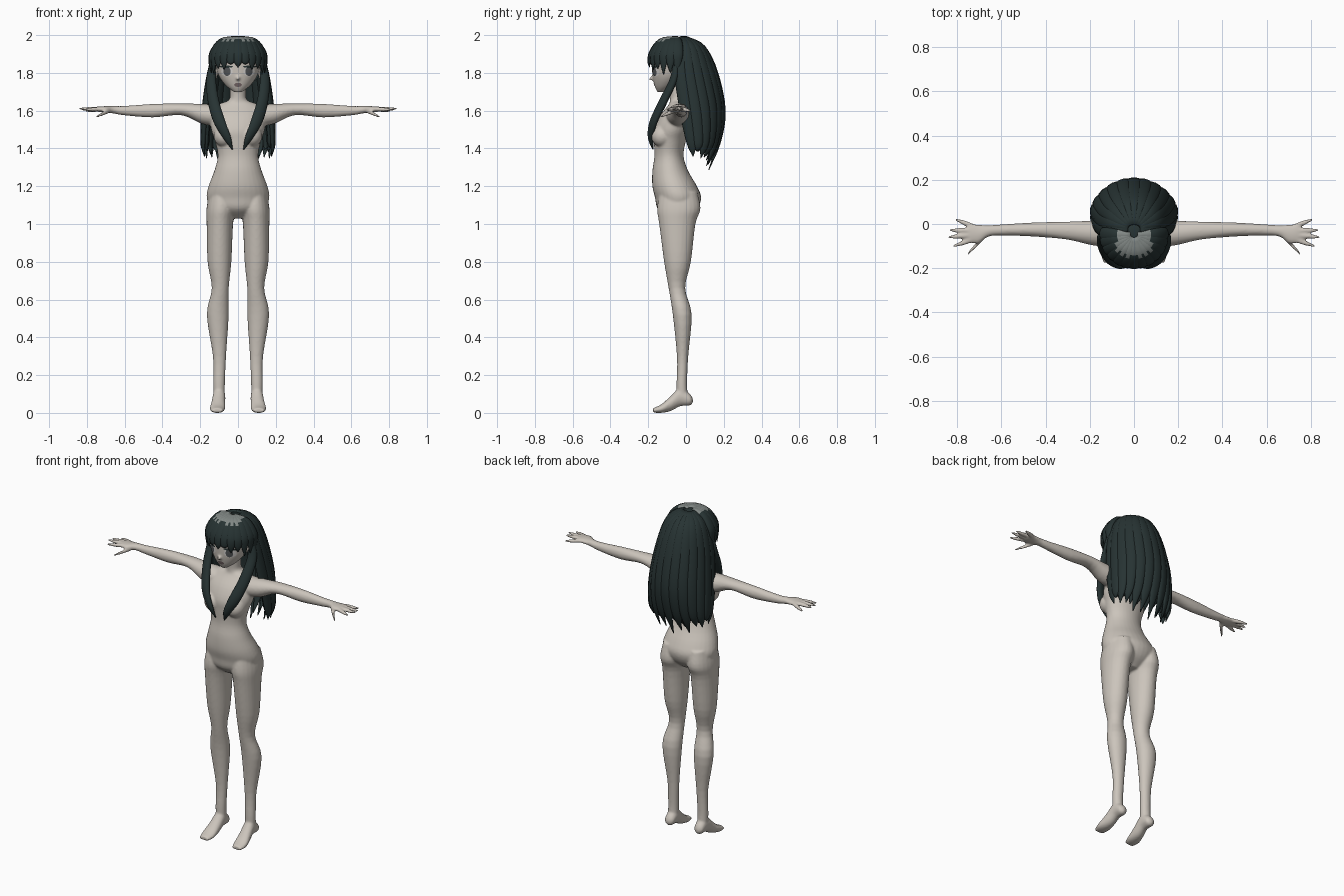
import bpy, bmesh, math
from mathutils import Vector, Matrix

if "Cube" in bpy.data.objects:
    bpy.data.objects.remove(bpy.data.objects["Cube"])


def material(name, rgb):
    m = bpy.data.materials.new(name)
    m.diffuse_color = (*rgb, 1)
    m.use_nodes = True
    m.node_tree.nodes["Principled BSDF"].inputs["Base Color"].default_value = m.diffuse_color
    return m


BODY = material("warm_grey_body", (0.60, 0.555, 0.50))
HAIR = material("dark_green_hair", (0.02, 0.033, 0.033))
SHINE = material("grey_hair_crown", (0.22, 0.245, 0.235))
WHITE = material("eye_white", (0.66, 0.64, 0.62))
IRIS = material("grey_iris", (0.09, 0.095, 0.10))
MOUTH = material("mouth_grey", (0.20, 0.15, 0.15))


def smooth_path(pts, sub):
    """Catmull-Rom through (x, y, z, radius_u, radius_v) points."""
    p = [Vector(q) for q in pts]
    p = [2 * p[0] - p[1]] + p + [2 * p[-1] - p[-2]]
    out = []
    for i in range(1, len(p) - 2):
        a, b, c, d = p[i - 1:i + 3]
        for k in range(sub):
            t = k / sub
            out.append(0.5 * (2 * b + (c - a) * t + (2 * a - 5 * b + 4 * c - d) * t * t
                              + (3 * b - a - 3 * c + d) * t ** 3))
    return out + [p[-2]]


def loft(bm, pts, u, v=None, n=20, sub=4):
    """Elliptical tube; v fixed, or perpendicular to the path if omitted."""
    path, rings = smooth_path(pts, sub), []
    u = Vector(u).normalized()
    for i, q in enumerate(path):
        c = Vector(q[:3])
        if v is None:
            t = Vector(path[min(i + 1, len(path) - 1)][:3]) - Vector(path[max(i - 1, 0)][:3])
            w = u.cross(t).normalized()
        else:
            w = Vector(v)
        ru, rv = max(q[3], 0.001), max(q[4], 0.001)
        rings.append([bm.verts.new(c + u * ru * math.cos(a) + w * rv * math.sin(a))
                      for a in (2 * math.pi * k / n for k in range(n))])
    for r, s in zip(rings, rings[1:]):
        for k in range(n):
            bm.faces.new((r[k], r[(k + 1) % n], s[(k + 1) % n], s[k]))
    bm.faces.new(rings[0])
    bm.faces.new(rings[-1])


def ball(bm, loc, size):
    mat = Matrix.Translation(loc) @ Matrix.Diagonal((*size, 1))
    return bmesh.ops.create_uvsphere(bm, u_segments=32, v_segments=20, radius=1, matrix=mat)


def finish(bm, name, *mats):
    bmesh.ops.recalc_face_normals(bm, faces=bm.faces[:])
    for f in bm.faces:
        f.smooth = True
    me = bpy.data.meshes.new(name)
    bm.to_mesh(me)
    bm.free()
    for m in mats:
        me.materials.append(m)
    ob = bpy.data.objects.new(name, me)
    bpy.context.collection.objects.link(ob)
    return ob


X, Y, Z = (1, 0, 0), (0, 1, 0), (0, 0, 1)

# Body: torso, neck and head as horizontal sections (y centre, z, half width, half depth)
bm = bmesh.new()
torso = [(-.045, 1.03, .06, .05), (-.045, 1.08, .14, .105), (-.042, 1.14, .166, .122),
         (-.06, 1.2, .156, .118), (-.083, 1.28, .126, .095), (-.09, 1.36, .107, .077),
         (-.085, 1.44, .122, .085), (-.072, 1.5, .142, .098), (-.052, 1.57, .145, .088),
         (-.035, 1.63, .11, .058), (-.04, 1.655, .05, .045), (-.045, 1.70, .042, .042),
         (-.05, 1.77, .045, .045)]
head = [(-.135, 1.698, .02, .016), (-.11, 1.73, .062, .056), (-.087, 1.78, .1, .09),
        (-.075, 1.84, .118, .106), (-.06, 1.9, .122, .122), (-.055, 1.95, .1, .1),
        (-.055, 1.98, .03, .03)]
for part in (torso, head):
    loft(bm, [(0, y, z, a, b) for y, z, a, b in part], X, Y, 32)
loft(bm, [(0, -.16, 1.782, .012, .02), (0, -.182, 1.772, .01, .012),
          (0, -.198, 1.765, .004, .004)], X, Z, 12)  # nose

leg = [(.085, -.04, 1.17, .065, .10), (.09, -.038, 1.08, .077, .115), (.096, -.046, 1.0, .07, .096),
       (.098, -.045, .8, .063, .071), (.094, -.048, .66, .045, .044), (.107, -.02, .52, .058, .05),
       (.098, -.018, .3, .035, .03), (.1, -.022, .16, .031, .028), (.1, -.02, .08, .03, .03)]
foot = [(.1, .036, .065, .01, .012), (.1, .02, .07, .029, .031), (.1, -.03, .085, .033, .05),
        (.104, -.08, .05, .037, .04), (.109, -.13, .023, .041, .023), (.11, -.174, .013, .03, .012)]
arm = [(.08, -.04, 1.57, .07, .06), (.19, -.04, 1.583, .056, .053), (.3, -.03, 1.607, .041, .031),
       (.45, -.025, 1.6, .032, .036), (.6, -.027, 1.6, .025, .025), (.66, -.032, 1.605, .026, .02),
       (.70, -.045, 1.607, .042, .017), (.74, -.042, 1.608, .043, .014), (.755, -.042, 1.608, .03, .01)]
# finger roots (x, y, z) and tips
fingers = [((.73, -.01, 1.607), (.806, .02, 1.598)), ((.735, -.03, 1.61), (.834, -.028, 1.608)),
           ((.735, -.05, 1.61), (.84, -.06, 1.61)), ((.73, -.07, 1.608), (.816, -.1, 1.605)),
           ((.68, -.06, 1.6), (.752, -.135, 1.567))]
for s in (1, -1):
    def side(pts):
        return [(s * p[0], *p[1:]) for p in pts]
    loft(bm, side(leg), X, Y, 24)
    loft(bm, side(foot), X, Z)
    loft(bm, side(arm), Y, Z)
    for root, tip in fingers:
        a, b = Vector(root), Vector(tip)
        mid = (a + b) / 2
        loft(bm, side([(*a, .013, .012), (*mid, .012, .011), (*b, .006, .006)]), Y, Z, 12)
    ball(bm, (s * .072, -.125, 1.465), (.056, .058, .058))
    ball(bm, (s * .13, -.05, 1.795), (.022, .022, .04))   # ear
body = finish(bm, "body", BODY)
m = body.modifiers.new("blend_parts", 'REMESH')
m.mode, m.voxel_size, m.use_smooth_shade = 'VOXEL', 0.006, True
m = body.modifiers.new("soften", 'SMOOTH')
m.factor, m.iterations = 0.5, 6


# Face details: thin discs projected onto the face
def decal(name, x, z, rx, rz, lift, mat):
    bm = bmesh.new()
    bmesh.ops.create_circle(bm, cap_ends=True, cap_tris=True, segments=16, radius=1,
                            matrix=Matrix(((rx, 0, 0, x), (0, 0, 1, -.25), (0, rz, 0, z), (0, 0, 0, 1))))
    bmesh.ops.subdivide_edges(bm, edges=bm.edges[:], cuts=2, use_grid_fill=True)
    ob = finish(bm, name, mat)
    w = ob.modifiers.new("fit_to_face", 'SHRINKWRAP')
    w.target, w.wrap_method, w.wrap_mode = body, 'PROJECT', 'ABOVE_SURFACE'
    w.use_project_y, w.use_positive_direction, w.offset = True, True, lift


for s, tag in ((1, "left"), (-1, "right")):
    decal(tag + "_eye", s * .058, 1.808, .03, .026, .002, WHITE)
    decal(tag + "_iris", s * .056, 1.808, .018, .024, .004, IRIS)
    decal(tag + "_lash", s * .06, 1.833, .034, .006, .005, HAIR)
decal("mouth", 0, 1.737, .02, .011, .002, MOUTH)

# Hair cap, cut away around face and neck
bm = bmesh.new()
ball(bm, (0, -.045, 1.855), (.135, .14, .133))
cut = [f for f in bm.faces if f.calc_center_median().z <
       (1.90 if f.calc_center_median().y < -.08 else 1.83 if f.calc_center_median().y < -.02 else 1.76)]
bmesh.ops.delete(bm, geom=cut, context='FACES')
finish(bm, "hair_cap", HAIR)

# Fringe strands fanning from the crown, with a grey patch at their roots
bm = bmesh.new()
N = 13
for i in range(N):
    a = math.radians(-92 + 184 * i / (N - 1))
    s, c = math.sin(a), math.cos(a)
    tip = 1.83 - .05 * s * s + (.018 if i % 2 else 0)
    loft(bm, [(.015 * s, -.05 - .01 * c, 1.986, .012, .010), (.09 * s, -.05 - .085 * c, 1.97, .026, .013),
              (.138 * s, -.05 - .134 * c, 1.91, .03, .012), (.147 * s, -.05 - .145 * c, 1.86, .022, .009),
              (.145 * s, -.05 - .143 * c, tip, .002, .002)], (c, s, 0), n=10)
for f in bm.faces:
    p = f.calc_center_median()
    f.material_index = int(p.z > 1.972 and -.15 < p.y < -.02 and abs(p.x) < .08)
finish(bm, "fringe", HAIR, SHINE)

# Long back hair: outer and inner layers of tapering strands
bm = bmesh.new()
for count, k, lift in ((13, 1, 0), (12, .9, .04)):
    for i in range(count):
        b = math.radians((-100 + 200 * i / (count - 1)) * (1 if k == 1 else .95))
        s, c = k * math.sin(b), k * math.cos(b)
        tip = 1.285 + .075 * s * s + lift + (.025 if i % 2 else 0)
        loft(bm, [(.03 * s, -.02 + .02 * c, 1.984, .014, .012), (.105 * s, -.01 + .1 * c, 1.935, .028, .014),
                  (.148 * s, .155 * c, 1.8, .036, .016), (.178 * s, .03 + .165 * c, 1.6, .036, .016),
                  (.188 * s, .05 + .122 * c, 1.43, .027, .012), (.18 * s, .05 + .07 * c, tip, .002, .002)],
             (c, -s, 0), n=10)
finish(bm, "back_hair", HAIR)

# Two long locks falling over the chest
bm = bmesh.new()
for s in (1, -1):
    loft(bm, [(s * .125, -.055, 1.88, .015, .012), (s * .142, -.065, 1.77, .027, .018),
              (s * .13, -.12, 1.65, .033, .02), (s * .098, -.172, 1.54, .035, .018),
              (s * .06, -.186, 1.46, .024, .014), (s * .03, -.175, 1.395, .003, .003)],
         (1, s * .45, 0), n=12, sub=6)
finish(bm, "front_locks", HAIR)
